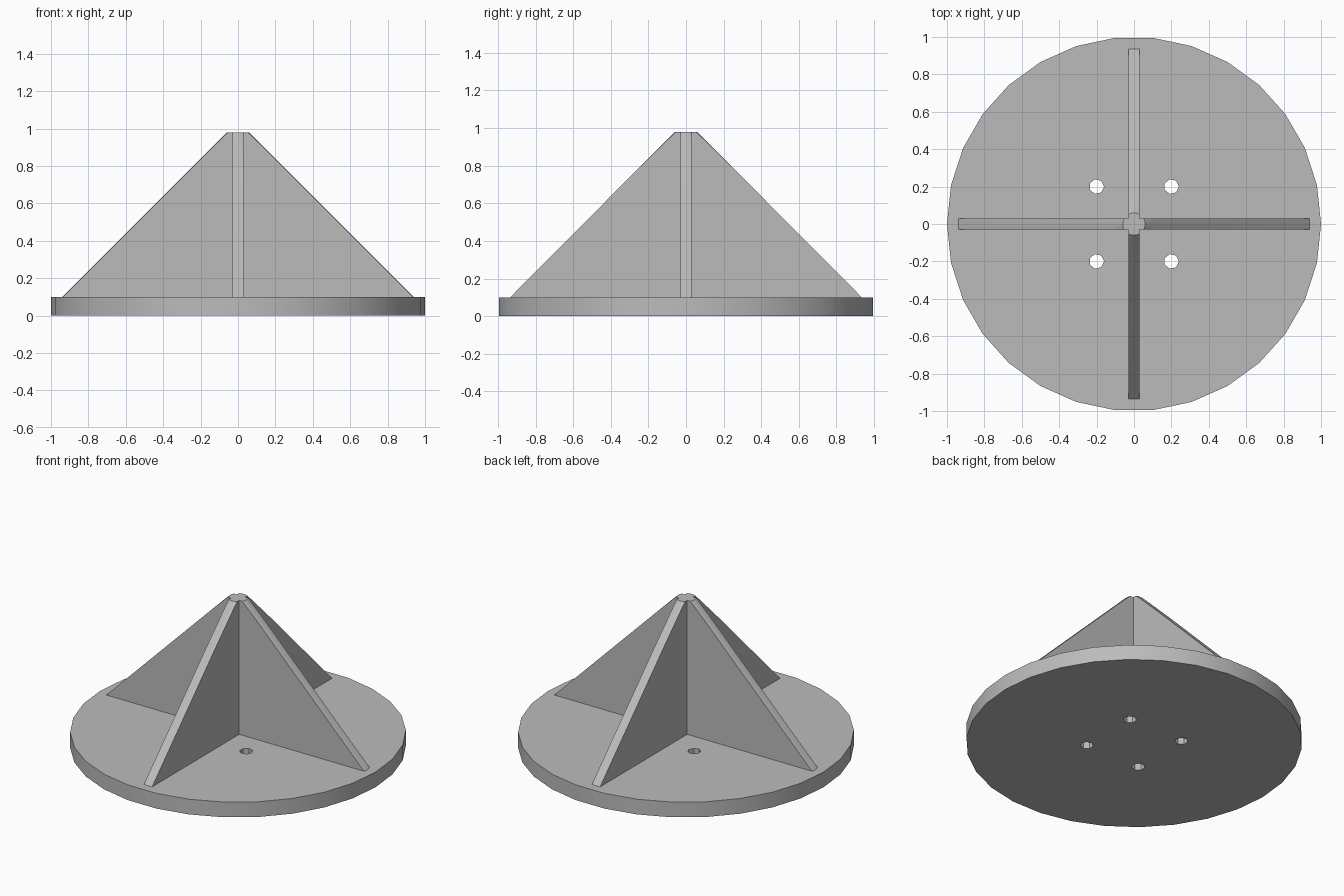
import bpy
import math

cube = bpy.data.objects.get("Cube")
if cube:
    bpy.data.objects.remove(cube, do_unlink=True)

grey = bpy.data.materials.new("plain grey")
grey.use_nodes = True
GREY = (0.5, 0.5, 0.5, 1)
grey.diffuse_color = GREY
grey.node_tree.nodes["Principled BSDF"].inputs["Base Color"].default_value = GREY


def frustum(name, sides, r_low, r_high, z_low, z_high, x=0, y=0):
    """Upright cone or cylinder with its first corner on +x."""
    bpy.ops.mesh.primitive_cone_add(
        vertices=sides, radius1=r_low, radius2=r_high, depth=z_high - z_low,
        location=(x, y, (z_low + z_high) / 2),
        rotation=(0, 0, -math.pi / 2))
    obj = bpy.context.object
    obj.name = name
    obj.data.materials.append(grey)
    bpy.ops.object.transform_apply(location=True, rotation=True, scale=True)
    return obj


def box(name, size, z):
    bpy.ops.mesh.primitive_cube_add(size=1, location=(0, 0, z))
    obj = bpy.context.object
    obj.name = name
    obj.scale = size
    obj.data.materials.append(grey)
    bpy.ops.object.transform_apply(location=True, rotation=True, scale=True)
    return obj


def combine(target, other, operation):
    mod = target.modifiers.new(operation.lower(), "BOOLEAN")
    mod.operation = operation
    mod.solver = "EXACT"
    mod.object = other
    bpy.context.view_layer.objects.active = target
    bpy.ops.object.modifier_apply(modifier=mod.name)
    bpy.data.objects.remove(other, do_unlink=True)


def smooth(obj):
    bpy.ops.object.select_all(action="DESELECT")
    obj.select_set(True)
    bpy.context.view_layer.objects.active = obj
    bpy.ops.object.shade_smooth_by_angle(angle=math.radians(30))


# Round base plate with four screw holes
base = frustum("base_plate", 30, 1, 1, 0, 0.1)
for x in (-0.2, 0.2):
    for y in (-0.2, 0.2):
        drill = frustum("hole_cutter", 7, 0.04, 0.04, -0.1, 0.2, x, y)
        combine(base, drill, "DIFFERENCE")
smooth(base)

# Crossed upright fins, trimmed to a truncated cone
fins = box("crossed_fins", (2, 0.06, 2), 0.5)
combine(fins, box("cross_wall", (0.06, 2.1, 2), 0.5), "UNION")
cone = frustum("cone_trim", 30, 0.94, 0.06, 0.1, 0.98)
combine(fins, cone, "INTERSECT")
smooth(fins)
